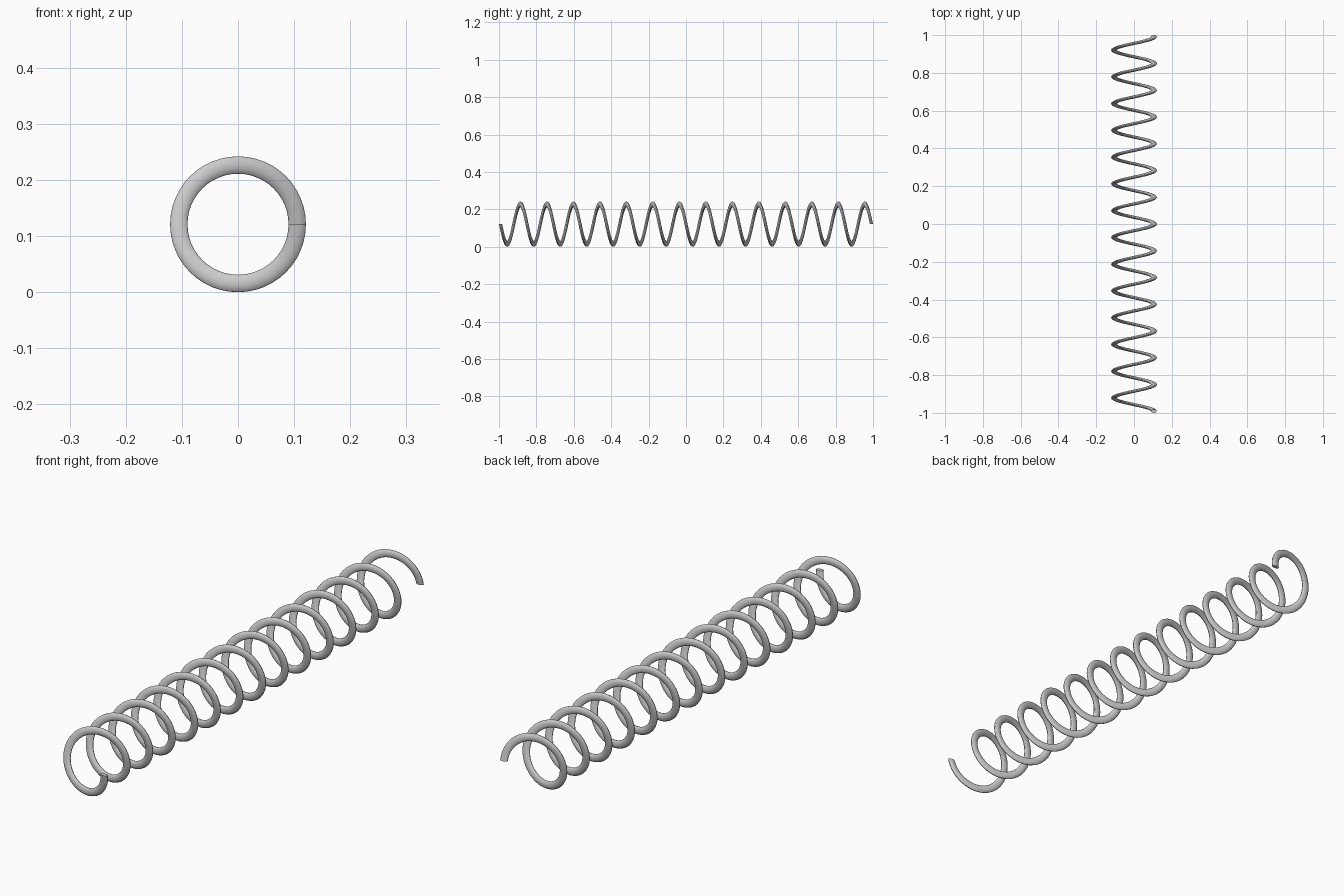
import bpy
from math import pi, sin, cos
from mathutils import Vector

if "Cube" in bpy.data.objects:
    bpy.data.objects.remove(bpy.data.objects["Cube"])

TURNS, STEPS, SIDES = 14, 48, 16
COIL_R, WIRE_R = 0.1055, 0.0155    # wire centre radius and wire thickness
WIRE_Y = 0.0085                    # wire is squashed along the coil axis
HALF = 1.0 - WIRE_Y
Z0 = COIL_R + WIRE_R


def ring(i):
    # elliptical wire section in the plane through the coil axis
    a = 2 * pi * i / STEPS
    y = -HALF + 2 * HALF * i / (TURNS * STEPS)
    out = Vector((cos(a), 0, -sin(a)))
    centre = Vector((0, y, Z0)) + out * COIL_R
    pts = []
    for k in range(SIDES):
        b = 2 * pi * k / SIDES
        pts.append(centre + out * (WIRE_R * cos(b)) + Vector((0, WIRE_Y * sin(b), 0)))
    return pts


# sweep the section along the helix
n = TURNS * STEPS
verts = [p for i in range(n + 1) for p in ring(i)]
faces = [(i * SIDES + k, i * SIDES + (k + 1) % SIDES,
          (i + 1) * SIDES + (k + 1) % SIDES, (i + 1) * SIDES + k)
         for i in range(n) for k in range(SIDES)]
# flat end caps
faces += [tuple(reversed(range(SIDES))), tuple(range(n * SIDES, (n + 1) * SIDES))]

mesh = bpy.data.meshes.new("coil_spring")
mesh.from_pydata(verts, [], faces)
spring = bpy.data.objects.new("coil_spring", mesh)
bpy.context.collection.objects.link(spring)
bpy.context.view_layer.objects.active = spring
spring.select_set(True)
bpy.ops.object.mode_set(mode='EDIT')
bpy.ops.mesh.select_all(action='SELECT')
bpy.ops.mesh.normals_make_consistent(inside=False)
bpy.ops.object.mode_set(mode='OBJECT')
bpy.ops.object.shade_smooth_by_angle()
